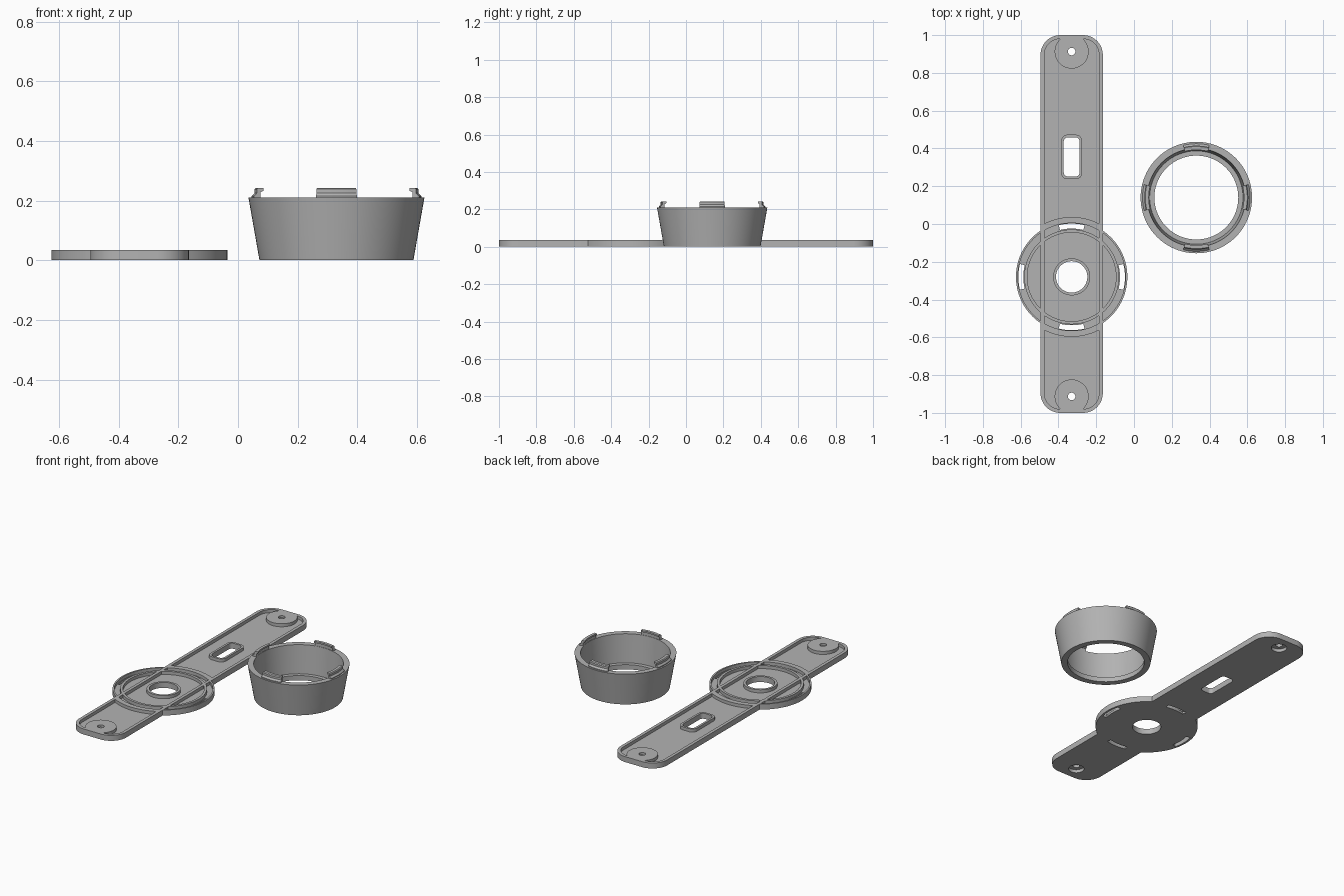
import bpy, bmesh, math
from math import sin, cos, pi, radians

cube = bpy.data.objects.get("Cube")
if cube:
    bpy.data.objects.remove(cube)

grey = bpy.data.materials.new("plain grey")
grey.use_nodes = True
COLOUR = (0.45, 0.45, 0.45, 1)
grey.diffuse_color = COLOUR
grey.node_tree.nodes["Principled BSDF"].inputs["Base Color"].default_value = COLOUR

BX, DY = -0.33, -0.28        # bar centre line, disc centre
H, FLOOR = 0.035, 0.015      # plate height, pocket floor
SEG = 96


def make(name, bm):
    bmesh.ops.recalc_face_normals(bm, faces=bm.faces)
    mesh = bpy.data.meshes.new(name)
    bm.to_mesh(mesh)
    bm.free()
    mesh.materials.append(grey)
    obj = bpy.data.objects.new(name, mesh)
    bpy.context.collection.objects.link(obj)
    return obj


def prism(name, outline, z0, z1):
    bm = bmesh.new()
    low = [bm.verts.new((x, y, z0)) for x, y in outline]
    high = [bm.verts.new((x, y, z1)) for x, y in outline]
    bm.faces.new(low)
    bm.faces.new(high)
    for i in range(len(low)):
        j = (i + 1) % len(low)
        bm.faces.new((low[i], low[j], high[j], high[i]))
    return make(name, bm)


def circle(y, r, n=SEG):
    return [(BX + r * cos(2 * pi * i / n), y + r * sin(2 * pi * i / n)) for i in range(n)]


def rounded(y, hx, hy, r, n=12):
    pts = []
    for k, (sx, sy) in enumerate([(1, 1), (-1, 1), (-1, -1), (1, -1)]):
        for i in range(n + 1):
            a = pi / 2 * (k + i / n)
            pts.append((BX + sx * (hx - r) + r * cos(a), y + sy * (hy - r) + r * sin(a)))
    return pts


def sweep(name, profile, cx, cy, a0, a1, n):
    """Turn a closed (radius, z) profile about a vertical axis."""
    full = a1 - a0 >= 2 * pi - 0.001
    bm = bmesh.new()
    rings = []
    for i in range(n if full else n + 1):
        a = a0 + (a1 - a0) * i / n
        rings.append([bm.verts.new((cx + r * cos(a), cy + r * sin(a), z)) for r, z in profile])
    m = len(profile)
    for i in range(n):
        p, q = rings[i], rings[(i + 1) % len(rings)]
        for k in range(m):
            bm.faces.new((p[k], p[(k + 1) % m], q[(k + 1) % m], q[k]))
    if not full:
        bm.faces.new(rings[0])
        bm.faces.new(rings[-1])
    return make(name, bm)


def ring(name, r0, r1, z0, z1, a0=0, a1=2 * pi, n=SEG):
    return sweep(name, [(r0, z0), (r1, z0), (r1, z1), (r0, z1)], BX, DY, a0, a1, n)


def boolean(target, tool, operation):
    mod = target.modifiers.new("boolean", "BOOLEAN")
    mod.operation = operation
    mod.solver = "EXACT"
    mod.object = tool
    bpy.context.view_layer.objects.active = target
    bpy.ops.object.modifier_apply(modifier=mod.name)
    bpy.data.objects.remove(tool)


# Pocket volume: the hollow between all raised walls
pocket = prism("pocket", rounded(0, 0.145, 0.98, 0.085), FLOOR, 0.1)
boolean(pocket, prism("gap", circle(DY, 0.317), -0.1, 0.2), "DIFFERENCE")
boolean(pocket, prism("disc_pocket", circle(DY, 0.285), FLOOR, 0.1), "UNION")
boolean(pocket, ring("inner_wall", 0.235, 0.251, -0.1, 0.2), "DIFFERENCE")
boolean(pocket, prism("hub", circle(DY, 0.098), -0.1, 0.2), "DIFFERENCE")
boolean(pocket, prism("window_frame", rounded(0.355, 0.056, 0.118, 0.035), -0.1, 0.2), "DIFFERENCE")
for side in (-1, 1):
    x = BX + side * 0.155
    strip = [(x - 0.01, DY - 0.265), (x + 0.01, DY - 0.265), (x + 0.01, DY + 0.265), (x - 0.01, DY + 0.265)]
    boolean(pocket, prism("bar_wall", strip, -0.1, 0.2), "DIFFERENCE")
    boolean(pocket, prism("boss", circle(side * 0.913, 0.09), -0.1, 0.2), "DIFFERENCE")

# Mounting plate: long bar joined with a round disc
plate = prism("mounting_plate", rounded(0, 0.165, 1.0, 0.105), 0, H)
boolean(plate, prism("disc", circle(DY, 0.295), 0, H), "UNION")
boolean(plate, pocket, "DIFFERENCE")

# Centre hole, window and screw holes with recesses underneath
boolean(plate, prism("centre_hole", circle(DY, 0.083), -0.1, 0.1), "DIFFERENCE")
boolean(plate, prism("window", rounded(0.355, 0.042, 0.104, 0.022), -0.1, 0.1), "DIFFERENCE")
for side in (-1, 1):
    boolean(plate, prism("screw_hole", circle(side * 0.913, 0.02, 32), -0.1, 0.1), "DIFFERENCE")
    boolean(plate, prism("screw_recess", circle(side * 0.913, 0.045, 48), -0.1, 0.02), "DIFFERENCE")

# Curved latch slots
half = radians(14)
for k in range(4):
    a = k * pi / 2
    boolean(plate, ring("latch_slot", 0.256, 0.282, -0.1, 0.1, a - half, a + half, 12), "DIFFERENCE")

# Tapered open cup with a ledge inside the bottom
CX, CY = 0.33, 0.14
cup = sweep("tapered_cup", [(0.222, 0), (0.258, 0), (0.295, 0.21), (0.26, 0.21), (0.247, 0.03), (0.222, 0.03)],
            CX, CY, 0, 2 * pi, SEG)

# Hooked latch tabs on the cup rim
hook = [(0.285, 0.205), (0.285, 0.215), (0.275, 0.225), (0.275, 0.238), (0.27, 0.243),
        (0.252, 0.243), (0.252, 0.233), (0.262, 0.228), (0.262, 0.205)]
tabs = [sweep("latch_tab_%d" % (k + 1), hook, CX, CY, k * pi / 2 - half, k * pi / 2 + half, 12) for k in range(4)]

# Smooth curved walls, keep edges sharp
bpy.ops.object.select_all(action="DESELECT")
for obj in [plate, cup] + tabs:
    obj.select_set(True)
bpy.context.view_layer.objects.active = cup
bpy.ops.object.shade_smooth_by_angle(angle=radians(25))
